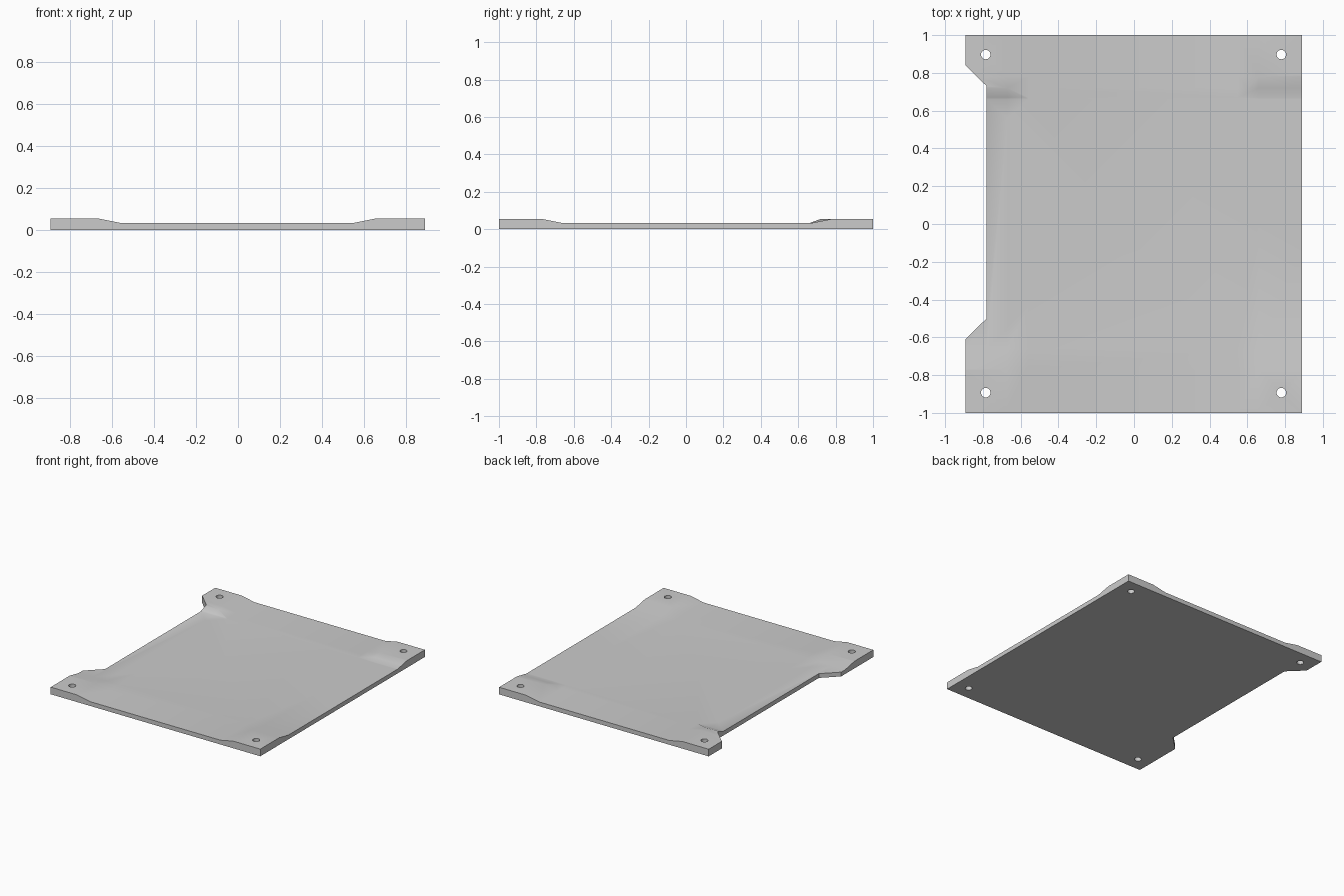
import bpy, bmesh
from mathutils import Vector

cube = bpy.data.objects.get("Cube")
if cube:
    bpy.data.objects.remove(cube, do_unlink=True)

THIN, THICK = 0.033, 0.055
RIGHT_X, LEFT_X = (-0.56, -0.67), (0.55, 0.66)   # ramp start and end
FRONT_Y, BACK_Y, NOTCH_Y = (-0.66, -0.77), (0.67, 0.78), (0.66, 0.72)

grey = bpy.data.materials.new("light grey")
grey.use_nodes = True
colour = (0.60, 0.60, 0.60, 1)
grey.diffuse_color = colour
grey.node_tree.nodes["Principled BSDF"].inputs["Base Color"].default_value = colour


def ramp(value, span):
    t = (value - span[0]) / (span[1] - span[0])
    return max(0.0, min(1.0, t))


corners = [(x, y) for x, ys in ((RIGHT_X, (FRONT_Y, NOTCH_Y)), (LEFT_X, (FRONT_Y, BACK_Y)))
           for y in ys]


def top_height(x, y):
    lift = max(min(ramp(x, cx), ramp(y, cy)) for cx, cy in corners)
    return THIN + (THICK - THIN) * lift


# Slab with the notched side
outline = [(-0.893, -1), (0.89, -1), (0.89, 1), (-0.893, 1),
           (-0.893, 0.84), (-0.78, 0.73), (-0.78, -0.50), (-0.893, -0.61)]
bm = bmesh.new()
base = bm.faces.new([bm.verts.new((x, y, 0)) for x, y in outline])
extruded = bmesh.ops.extrude_face_region(bm, geom=[base])
for v in extruded["geom"]:
    if isinstance(v, bmesh.types.BMVert):
        v.co.z = THIN


def cut(point, normal):
    bmesh.ops.bisect_plane(bm, geom=bm.verts[:] + bm.edges[:] + bm.faces[:],
                           plane_co=point, plane_no=normal, dist=1e-5)


# Crease lines along the ramps and across their corners
for cx, cy in corners:
    for i in range(2):
        cut((cx[i], 0, 0), (1, 0, 0))
        cut((0, cy[i], 0), (0, 1, 0))
    cut((cx[0], cy[0], 0), Vector((cy[1] - cy[0], cx[0] - cx[1], 0)).normalized())

# Raise the corner pads
for v in bm.verts:
    if v.co.z > THIN / 2:
        v.co.z = top_height(v.co.x, v.co.y)
bmesh.ops.recalc_face_normals(bm, faces=bm.faces)
mesh = bpy.data.meshes.new("base_plate")
bm.to_mesh(mesh)
bm.free()
plate = bpy.data.objects.new("base_plate", mesh)
bpy.context.collection.objects.link(plate)
mesh.materials.append(grey)

# Screw holes
for x in (-0.785, 0.78):
    for y in (-0.893, 0.897):
        bpy.ops.mesh.primitive_cylinder_add(vertices=32, radius=0.025, depth=0.3, location=(x, y, 0))
        cutter = bpy.context.object
        cutter.name = "hole_cutter"
        cutter.data.materials.append(grey)
        cutter.hide_render = True
        cutter.hide_set(True)
        cutter.display_type = 'WIRE'
        hole = plate.modifiers.new("screw_hole", 'BOOLEAN')
        hole.operation = 'DIFFERENCE'
        hole.solver = 'EXACT'
        hole.object = cutter

# Apply the holes, then smooth the shallow ramps
bpy.ops.object.select_all(action='DESELECT')
plate.select_set(True)
bpy.context.view_layer.objects.active = plate
for name in [m.name for m in plate.modifiers]:
    bpy.ops.object.modifier_apply(modifier=name)
for ob in [o for o in bpy.data.objects if o.name.startswith("hole_cutter")]:
    bpy.data.objects.remove(ob, do_unlink=True)
bpy.ops.object.shade_smooth_by_angle()
